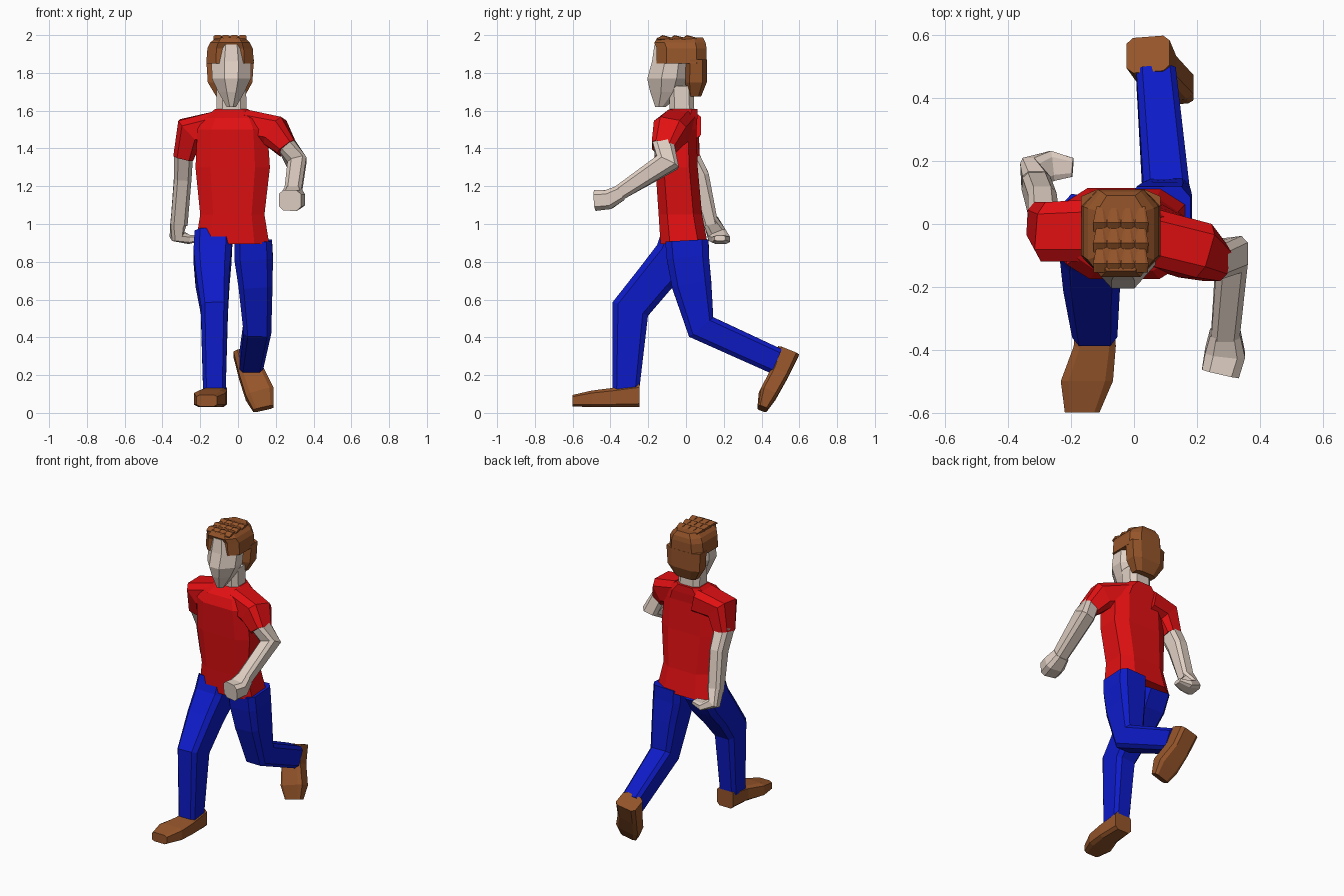
import bpy, bmesh
from mathutils import Vector

X, Y, Z = Vector((1, 0, 0)), Vector((0, 1, 0)), Vector((0, 0, 1))


def material(name, rgb):
    m = bpy.data.materials.new(name)
    m.diffuse_color = (*rgb, 1)
    return m


SKIN = material("skin", (0.75, 0.63, 0.55))
RED = material("shirt_red", (0.75, 0.005, 0.006))
BLUE = material("trouser_blue", (0.004, 0.011, 0.58))
BROWN = material("brown", (0.30, 0.09, 0.023))


def loft(name, rows, mat, ref=X, axis=None, c=0.4):
    """Skin chamfered-box rings. Row = x, y, z, half size along ref, other half size.
    Rings face along the path unless a fixed axis is given."""
    bm = bmesh.new()
    pts = [Vector(r[:3]) for r in rows]
    k = 1 - c
    shape = [(1, -k), (1, k), (k, 1), (-k, 1), (-1, k), (-1, -k), (-k, -1), (k, -1)]
    rings = []
    for i, (p, r) in enumerate(zip(pts, rows)):
        if axis:
            t = axis
        else:
            t = Vector()
            if i > 0:
                t += (p - pts[i - 1]).normalized()
            if i < len(pts) - 1:
                t += (pts[i + 1] - p).normalized()
            t.normalize()
        u = (ref - t * ref.dot(t)).normalized()
        v = t.cross(u)
        rings.append([bm.verts.new(p + u * a * r[3] + v * b * r[4]) for a, b in shape])
    for a, b in zip(rings, rings[1:]):
        for j in range(8):
            n = (j + 1) % 8
            bm.faces.new((a[j], a[n], b[n], b[j]))
    bm.faces.new(rings[0])
    bm.faces.new(rings[-1])
    bmesh.ops.recalc_face_normals(bm, faces=bm.faces)
    me = bpy.data.meshes.new(name)
    bm.to_mesh(me)
    bm.free()
    me.materials.append(mat)
    ob = bpy.data.objects.new(name, me)
    bpy.context.collection.objects.link(ob)
    return ob


# Torso and neck
loft("shirt", [(-.03, -.01, .895, .195, .125), (-.03, -.03, 1.05, .17, .115),
               (-.028, -.05, 1.3, .197, .112), (-.03, -.06, 1.5, .185, .115),
               (-.03, -.045, 1.56, .15, .105), (-.035, -.01, 1.61, .085, .07)], RED, axis=Z)
loft("neck", [(-.035, -.02, 1.57, .08, .065), (-.035, -.025, 1.73, .078, .065)], SKIN, axis=Z)

# Head
loft("face", [(-.035, -.135, 1.62, .025, .028), (-.035, -.1, 1.70, .07, .09),
              (-.035, -.09, 1.77, .103, .115), (-.035, -.075, 1.86, .105, .105),
              (-.035, -.08, 1.95, .085, .087)], SKIN, axis=Z, c=.65)

# Hair: crown, back of the head and small tufts
loft("hair_crown", [(-.042, -.023, 1.85, .126, .132), (-.042, -.023, 1.93, .12, .132),
                    (-.042, -.032, 1.96, .105, .136), (-.042, -.03, 1.988, .075, .12)],
     BROWN, axis=Z)
loft("hair_back", [(-.04, .045, 1.675, .075, .035), (-.042, .053, 1.75, .118, .057),
                   (-.042, .055, 1.87, .126, .055)], BROWN, axis=Z)
for row in range(3):
    for col in range(4):
        x, y = -.108 + col * .044, -.125 + row * .065
        loft(f"hair_tuft_{row}_{col}", [(x, y - .03, 1.977, .02, .004),
             (x, y, 1.988, .022, .012), (x, y + .05, 1.981, .012, .006)], BROWN, axis=Y)

# Right arm, swung back
loft("right_sleeve", [(-.1, -.02, 1.52, .1, .08), (-.255, -.025, 1.49, .095, .083),
                      (-.288, .005, 1.355, .067, .054)], RED, ref=Y)
loft("right_arm", [(-.288, 0, 1.38, .05, .06), (-.292, .065, 1.25, .046, .058),
                   (-.312, .13, 1.0, .045, .04)], SKIN)
loft("right_hand", [(-.312, .13, 1.02, .04, .045), (-.325, .165, .94, .05, .036),
                    (-.26, .185, .918, .048, .024), (-.195, .18, .925, .03, .014)], SKIN, ref=Y)

# Left arm, swung forward
loft("left_sleeve", [(.04, -.04, 1.525, .09, .08), (.195, -.085, 1.487, .09, .085),
                     (.26, -.125, 1.4, .06, .055)], RED, ref=Y)
loft("left_arm", [(.25, -.12, 1.43, .048, .055), (.312, -.1, 1.325, .052, .065),
                  (.29, -.36, 1.16, .045, .04)], SKIN)
loft("left_hand", [(.29, -.345, 1.165, .048, .042), (.29, -.41, 1.13, .064, .052),
                   (.275, -.475, 1.125, .06, .055)], SKIN)

# Right leg, stepping forward
loft("right_trouser", [(-.13, -.015, .925, .1, .12), (-.135, -.06, .83, .1, .11),
                       (-.135, -.16, .715, .09, .1), (-.125, -.295, .55, .072, .1),
                       (-.125, -.318, .12, .06, .07)], BLUE, c=.3)
loft("right_shoe", [(-.12, -.245, .092, .06, .062), (-.125, -.39, .081, .067, .051),
                    (-.15, -.5, .074, .083, .044), (-.165, -.6, .065, .055, .03)],
     BROWN, axis=Y, c=.3)

# Left leg, pushing off behind
loft("left_trouser", [(.08, .005, .91, .1, .115), (.083, .01, .82, .102, .112),
                      (.093, .03, .68, .09, .105), (.103, .08, .455, .073, .082),
                      (.07, .475, .275, .063, .07)], BLUE, c=.3)
loft("left_shoe", [(.045, .54, .322, .07, .06), (.07, .495, .21, .067, .05),
                   (.115, .435, .1, .077, .048), (.135, .405, .022, .055, .026)], BROWN, c=.3)
